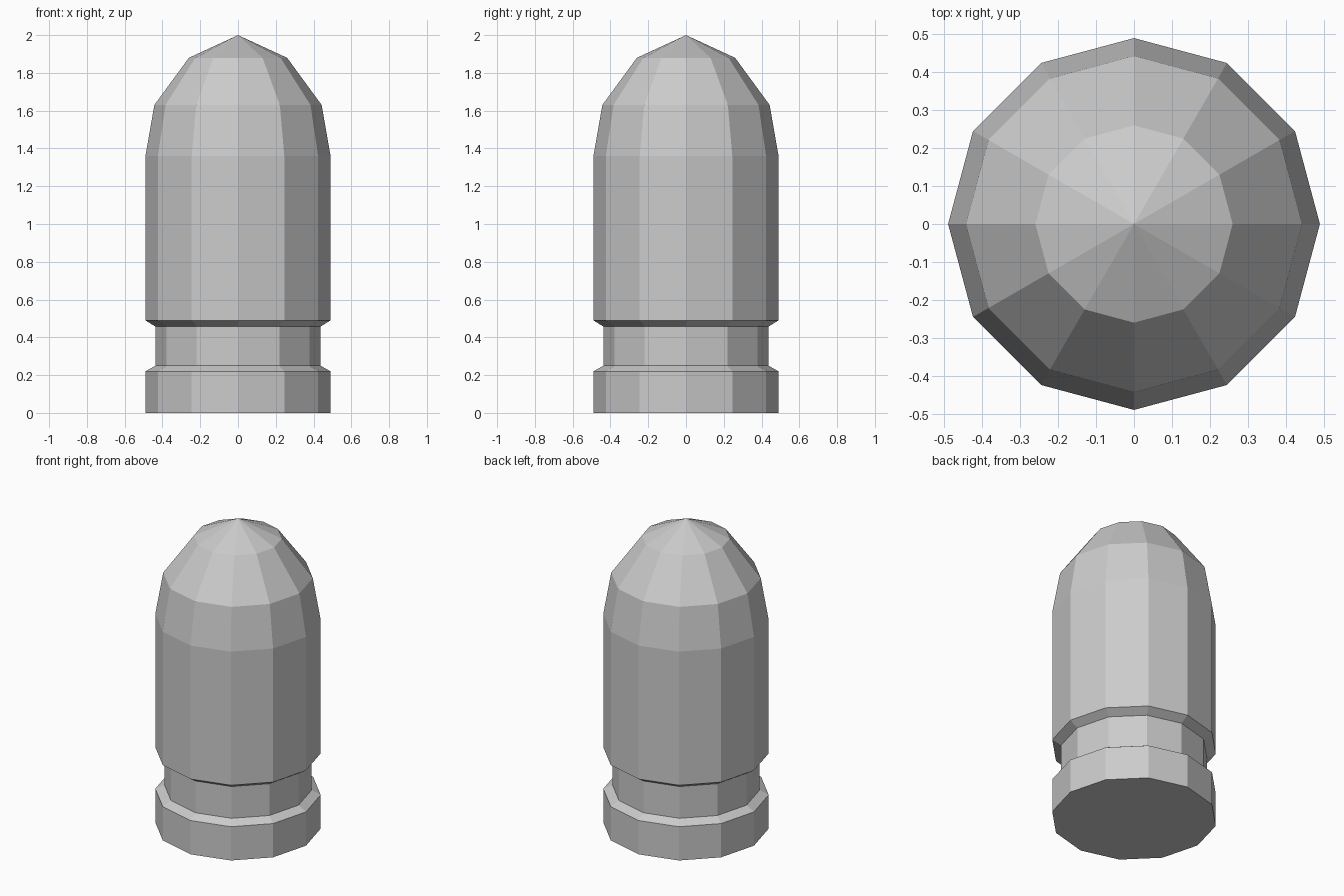
import bpy, bmesh
from math import cos, sin, tau

if "Cube" in bpy.data.objects:
    bpy.data.objects.remove(bpy.data.objects["Cube"])

SIDES = 12


def lathe(name, profile, cap_bottom=False):
    """Spin a (radius, z) profile into a flat-shaded faceted solid; radius 0 makes a point."""
    bm = bmesh.new()
    rings = []
    for r, z in profile:
        if r == 0:
            rings.append([bm.verts.new((0, 0, z))] * SIDES)
        else:
            rings.append([bm.verts.new((r * cos(tau * i / SIDES), r * sin(tau * i / SIDES), z))
                          for i in range(SIDES)])
    for low, high in zip(rings, rings[1:]):
        for i in range(SIDES):
            j = (i + 1) % SIDES
            corners = [low[i], low[j], high[j], high[i]]
            bm.faces.new(list(dict.fromkeys(corners)))
    if cap_bottom:
        bm.faces.new(rings[0][::-1])
    mesh = bpy.data.meshes.new(name)
    bm.to_mesh(mesh)
    bm.free()
    obj = bpy.data.objects.new(name, mesh)
    bpy.context.collection.objects.link(obj)
    return obj


# Casing: base rim, extractor groove and straight body
lathe("casing", [(0.49, 0), (0.49, 0.22), (0.437, 0.25), (0.437, 0.457),
                 (0.49, 0.49), (0.49, 1.36)], cap_bottom=True)

# Rounded tip closing to a point
lathe("tip", [(0.49, 1.36), (0.443, 1.63), (0.26, 1.88), (0, 2.0)])
